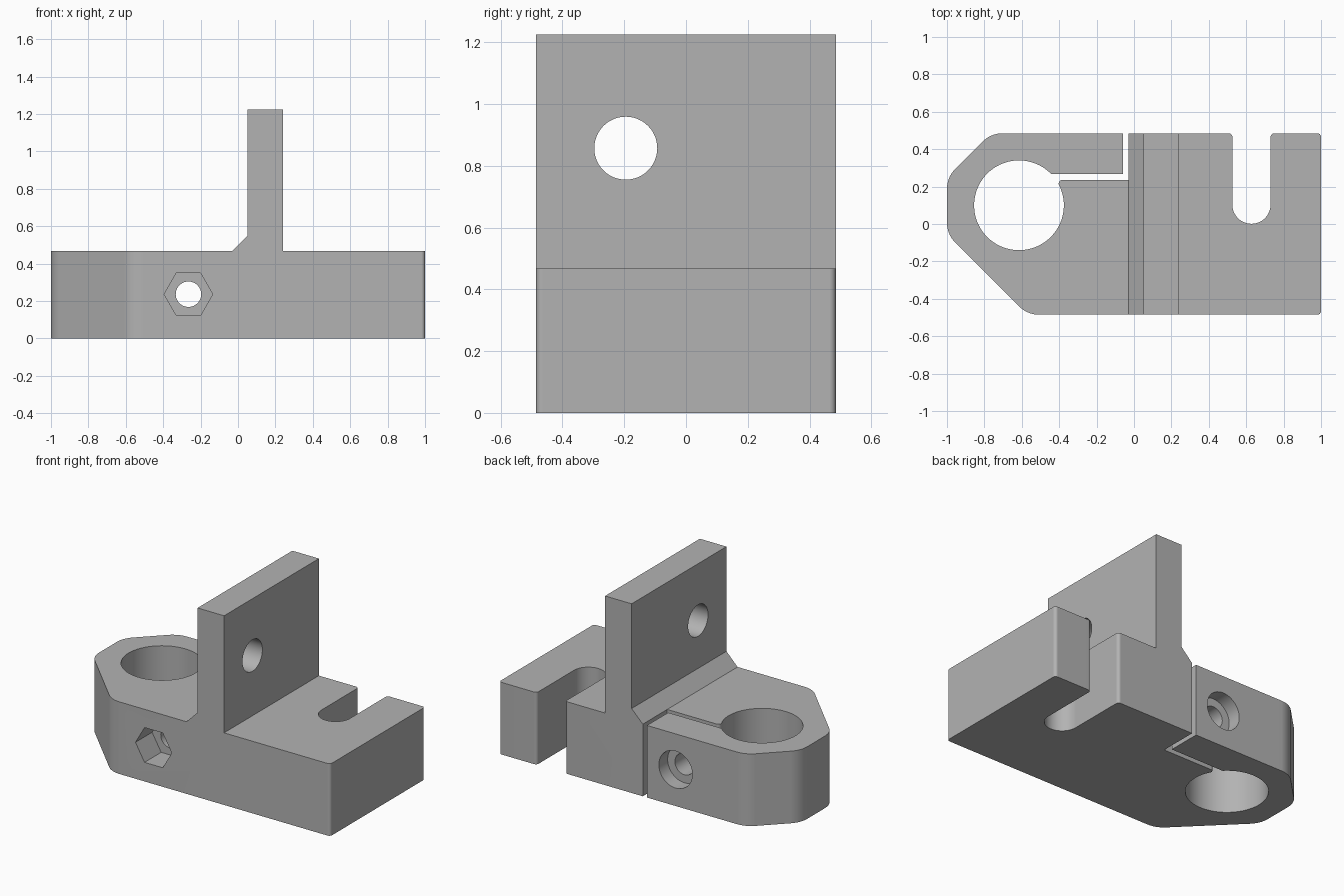
import bpy, bmesh, math
from mathutils import Vector, Matrix

if "Cube" in bpy.data.objects:
    bpy.data.objects.remove(bpy.data.objects["Cube"], do_unlink=True)

grey = bpy.data.materials.new("plain grey")
grey.use_nodes = True
GREY = (0.45, 0.45, 0.45, 1)
grey.diffuse_color = GREY
grey.node_tree.nodes["Principled BSDF"].inputs["Base Color"].default_value = GREY


def arc(cx, cy, r, start, end, steps):
    """Points on an arc, angles in degrees, with no corner rounding."""
    angles = [math.radians(start + (end - start) * i / steps) for i in range(steps + 1)]
    return [(cx + r * math.cos(a), cy + r * math.sin(a), 0) for a in angles]


def rounded(corners, steps=8):
    """Replace each (x, y, radius) corner by a tangent arc."""
    out = []
    for i, (x, y, r) in enumerate(corners):
        p = Vector((x, y))
        if r == 0:
            out.append(p)
            continue
        a = (Vector(corners[i - 1][:2]) - p).normalized()
        b = (Vector(corners[(i + 1) % len(corners)][:2]) - p).normalized()
        half = a.angle(b) / 2
        centre = p + (a + b).normalized() * r / math.sin(half)
        u = p + a * r / math.tan(half) - centre
        v = p + b * r / math.tan(half) - centre
        sweep = math.pi - 2 * half
        for k in range(steps + 1):
            t = k / steps
            out.append(centre + (u * math.sin((1 - t) * sweep) + v * math.sin(t * sweep)) / math.sin(sweep))
    return out


def prism(name, points, matrix, depth):
    """Extrude a flat outline along its local z, then place it."""
    bm = bmesh.new()
    face = bm.faces.new([bm.verts.new((p[0], p[1], 0)) for p in points])
    top = bmesh.ops.extrude_face_region(bm, geom=[face])["geom"]
    bmesh.ops.translate(bm, vec=(0, 0, depth), verts=[g for g in top if isinstance(g, bmesh.types.BMVert)])
    bm.transform(matrix)
    bmesh.ops.recalc_face_normals(bm, faces=bm.faces)
    mesh = bpy.data.meshes.new(name)
    bm.to_mesh(mesh)
    bm.free()
    mesh.materials.append(grey)
    obj = bpy.data.objects.new(name, mesh)
    bpy.context.collection.objects.link(obj)
    return obj


def drill(name, radius, sides, matrix, depth):
    return prism(name, arc(0, 0, radius, 0, 360 - 360 / sides, sides - 1), matrix, depth)


W = 0.485       # half width
H = 0.467       # base height
EDGE = 0.02     # small edge rounding
BEND = 0.15     # clamp corner rounding
ALONG_Y = Matrix.Rotation(math.pi / 2, 4, "X")      # local z points to -y
ALONG_X = Matrix.Rotation(math.pi / 2, 4, "Y")      # local z points to +x

# Base outline: block with bolt slot, clamp bore and the stepped clamp slit
outline = [(-0.57, -W, BEND), (1, -W, EDGE), (1, W, EDGE), (0.73, W, EDGE)]
outline += arc(0.628, 0.103, 0.102, 0, -180, 24)
outline += [(0.526, W, EDGE), (-0.03, W, 0), (-0.03, 0.235, 0), (-0.41, 0.235, EDGE)]
outline += arc(-0.615, 0.1, 0.24, 28, -316, 72)
outline += [(-0.06, 0.268, 0), (-0.06, W, 0), (-0.765, W, BEND), (-1, 0.25, BEND), (-1, -0.055, BEND)]
bracket = prism("clamp_bracket", rounded(outline), Matrix.Identity(4), H)

# Upright plate with a chamfered foot
profile = [(-0.03, H), (0.05, H + 0.08), (0.05, 1.225), (0.24, 1.225), (0.24, H), (0.24, 0.3), (0.05, 0.3)]
plate = prism("upright_plate", profile, Matrix.Translation((0, W, 0)) @ ALONG_Y, 2 * W)

# Cutters: clamp screw, nut pocket, screw head recess, plate hole
SCREW_X, SCREW_Z = -0.265, 0.236


def on_screw_axis(y):
    return Matrix.Translation((SCREW_X, y, SCREW_Z)) @ ALONG_Y


cutters = [
    drill("screw_hole_cutter", 0.068, 40, on_screw_axis(0.6), 1.2),
    drill("nut_pocket_cutter", 0.13, 6, on_screw_axis(-W + 0.17), 0.4),
    drill("head_recess_cutter", 0.12, 48, on_screw_axis(W + 0.2), 0.29),
    drill("plate_hole_cutter", 0.102, 48, Matrix.Translation((-0.1, -0.195, 0.857)) @ ALONG_X, 0.5),
]

# Join the plate, cut the holes, and keep the result as plain mesh
for tool in [plate] + cutters:
    mod = bracket.modifiers.new(tool.name, "BOOLEAN")
    mod.operation = "UNION" if tool is plate else "DIFFERENCE"
    mod.solver = "EXACT"
    mod.object = tool
    tool.hide_render = True

bpy.ops.object.select_all(action="DESELECT")
bracket.select_set(True)
bpy.context.view_layer.objects.active = bracket
for mod in list(bracket.modifiers):
    bpy.ops.object.modifier_apply(modifier=mod.name)
for tool in [plate] + cutters:
    bpy.data.objects.remove(tool, do_unlink=True)

# Smooth rounded walls, crisp edges
bpy.ops.object.shade_smooth_by_angle(angle=math.radians(30))
weighted = bracket.modifiers.new("flat_face_normals", "WEIGHTED_NORMAL")
weighted.keep_sharp = True
